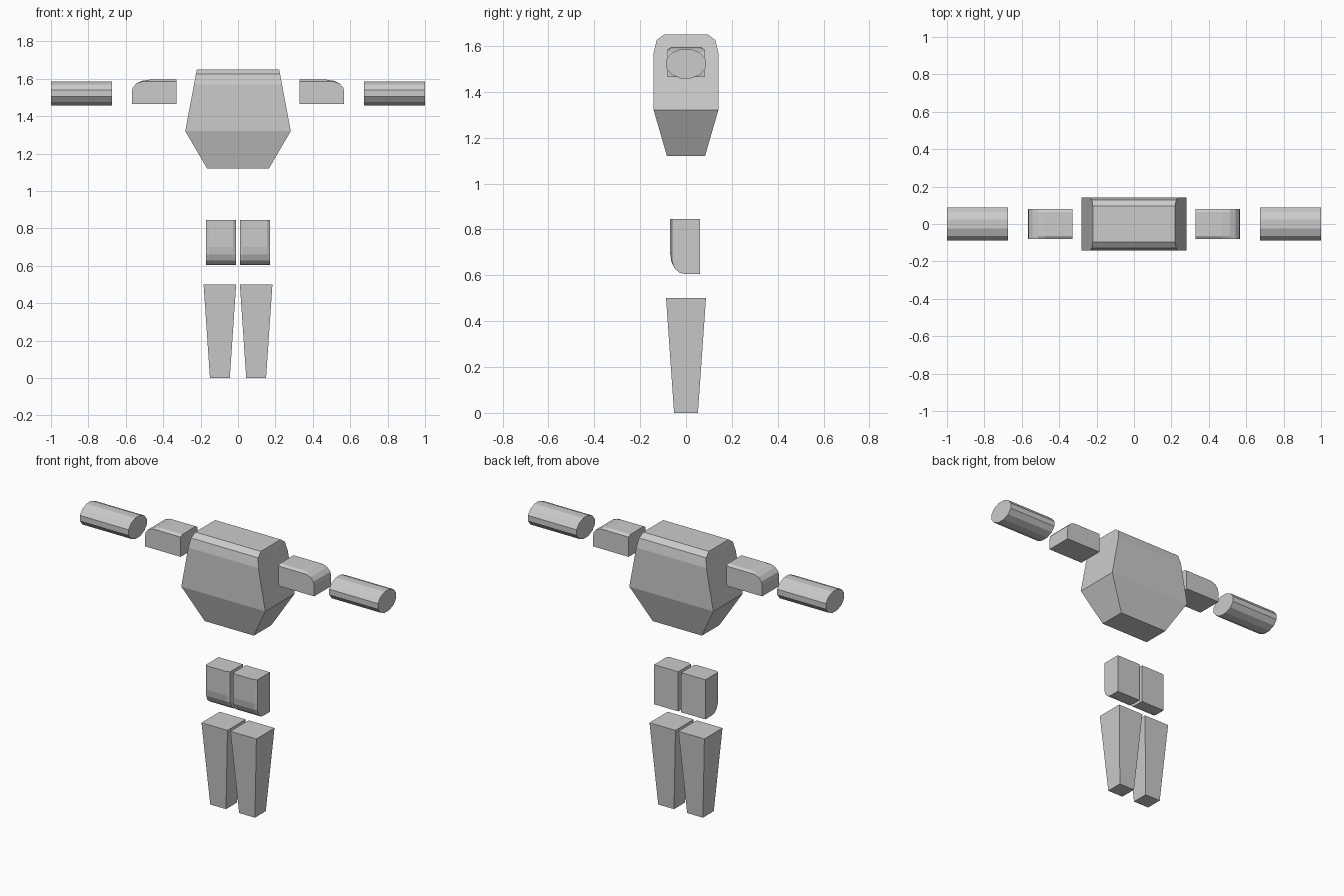
import bpy, bmesh
from math import cos, sin, pi

if "Cube" in bpy.data.objects:
    bpy.data.objects.remove(bpy.data.objects["Cube"])


def loft(name, sections):
    """Flat-shaded solid through matching closed sections, capped at both ends."""
    bm = bmesh.new()
    rings = [[bm.verts.new(p) for p in sec] for sec in sections]
    n = len(rings[0])
    for a, b in zip(rings, rings[1:]):
        for i in range(n):
            j = (i + 1) % n
            bm.faces.new((a[i], a[j], b[j], b[i]))
    bm.faces.new(rings[0][::-1])
    bm.faces.new(rings[-1])
    bmesh.ops.remove_doubles(bm, verts=bm.verts, dist=1e-5)
    bmesh.ops.recalc_face_normals(bm, faces=bm.faces)
    mesh = bpy.data.meshes.new(name)
    bm.to_mesh(mesh)
    bm.free()
    obj = bpy.data.objects.new(name, mesh)
    bpy.context.collection.objects.link(obj)
    return obj


def rect(cx, hx, hy, z):
    return [(cx - hx, -hy, z), (cx + hx, -hy, z), (cx + hx, hy, z), (cx - hx, hy, z)]


def rounded_block(name, place):
    """Limb block with its far front edge rounded and its front sides bevelled.
    place(w, d, l) maps width, depth and length to world space."""
    core = [(-.06, 0), (.07, 0), (.07, .145), (.064, .185), (.049, .216), (.027, .235), (0, .24), (-.06, .24)]
    sections = []
    for w, front in ((-.081, .06), (-.064, .07), (.064, .07), (.081, .06)):
        sections.append([place(w, min(d, front), l) for d, l in core])
    return loft(name, sections)


# Torso: tapered box with chamfered front and back top edges
loft("torso", [rect(0, hx, hy, z) for hx, hy, z in (
    (.165, .083, 1.12), (.282, .141, 1.32), (.235, .141, 1.57),
    (.225, .128, 1.625), (.22, .095, 1.65))])

for side, s in (("right", 1), ("left", -1)):
    # Upper arm block, rounded at its outer top edge
    rounded_block("upper_arm_" + side, lambda w, d, l: (s * (.328 + l), w, 1.525 + d))

    # Forearm: twelve-sided oval cylinder
    angles = [(i + .5) * pi / 6 for i in range(12)]
    loft("forearm_" + side, [
        [(s * x, .09 * cos(a), 1.522 + .066 * sin(a)) for a in angles]
        for x in (.673, 1.0)])

    # Thigh block, rounded at its lower front edge
    rounded_block("thigh_" + side, lambda w, d, l: (s * .091 + w, -d, .845 - l))

    # Shin: tapered square post
    loft("shin_" + side, [rect(s * .097, .053, .052, 0), rect(s * .097, .087, .087, .5)])
